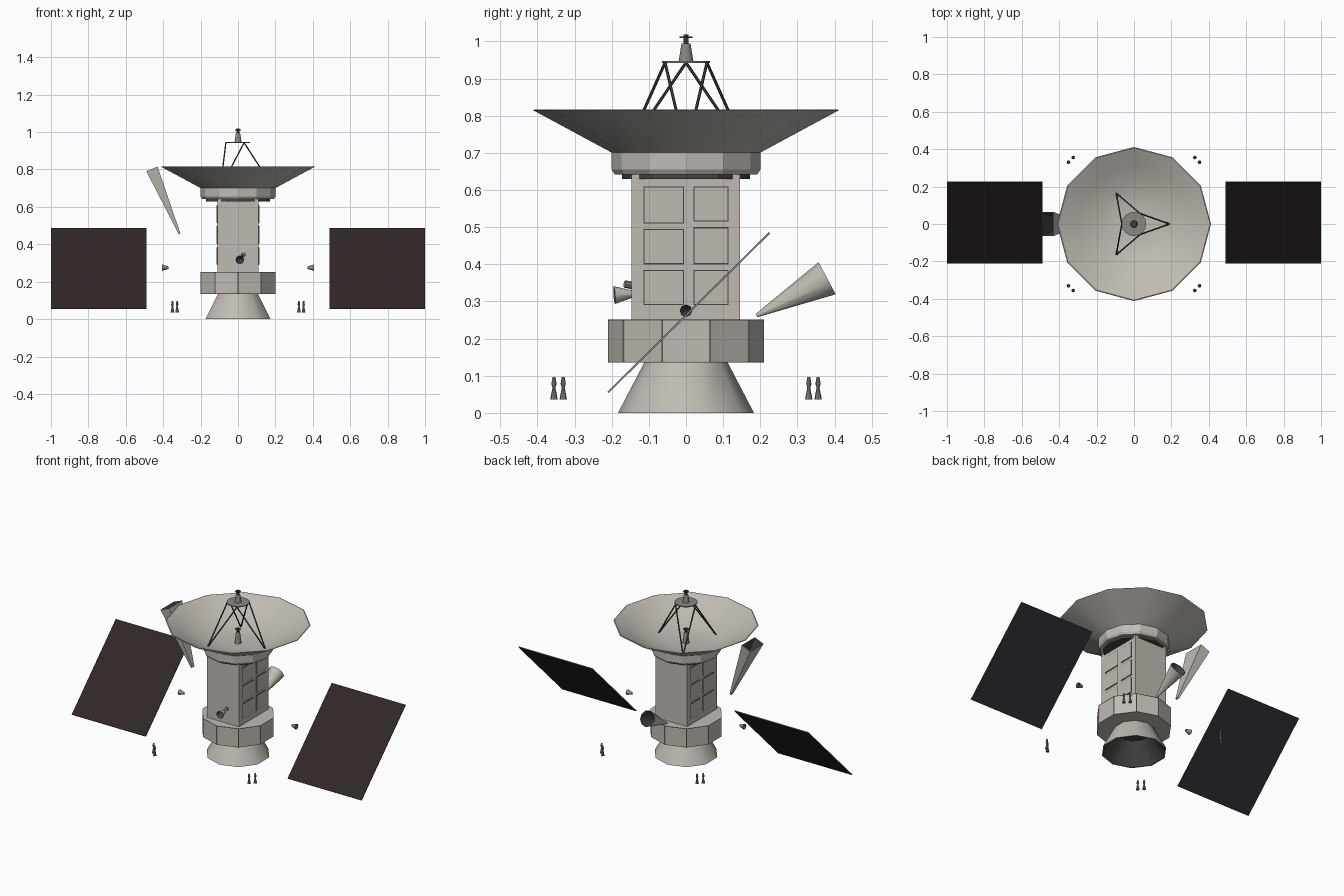
import bpy, bmesh, math
from mathutils import Vector

if "Cube" in bpy.data.objects:
    bpy.data.objects.remove(bpy.data.objects["Cube"])


def material(name, r, g, b):
    m = bpy.data.materials.new(name)
    m.diffuse_color = (r, g, b, 1)
    m.use_nodes = True
    m.node_tree.nodes["Principled BSDF"].inputs["Base Color"].default_value = m.diffuse_color
    return m


HULL = material("warm_grey_hull", 0.53, 0.50, 0.45)
TRIM = material("mid_grey_trim", 0.26, 0.25, 0.22)
DARK = material("dark_metal", 0.06, 0.06, 0.055)
CELL = material("brown_solar_cells", 0.030, 0.020, 0.020)
BACK = material("blue_grey_panel_back", 0.028, 0.027, 0.034)


def finish(name, bm, mats, smooth=None):
    me = bpy.data.meshes.new(name)
    bm.to_mesh(me)
    bm.free()
    for m in mats:
        me.materials.append(m)
    ob = bpy.data.objects.new(name, me)
    bpy.context.collection.objects.link(ob)
    if smooth:
        bpy.ops.object.select_all(action='DESELECT')
        ob.select_set(True)
        bpy.context.view_layer.objects.active = ob
        bpy.ops.object.shade_smooth_by_angle(angle=math.radians(smooth))
    return ob


def loft_mesh(start, axis, profile, sides, bands=None, phase=0.0, aspect=(1, 1)):
    """Sweep (distance, radius) rings along an axis; radius 0 closes to a point."""
    bm = bmesh.new()
    d = Vector(axis).normalized()
    u = Vector((0, 1, 0)) if abs(d.y) < 0.9 else Vector((1, 0, 0))
    v = d.cross(u).normalized()
    u = v.cross(d)
    rings = []
    for dist, r in profile:
        c = Vector(start) + d * dist
        if r == 0:
            rings.append([bm.verts.new(c)] * sides)
            continue
        ring = []
        for i in range(sides):
            a = phase + math.tau * i / sides
            ring.append(bm.verts.new(c + u * (r * aspect[0] * math.cos(a))
                                     + v * (r * aspect[1] * math.sin(a))))
        rings.append(ring)
    for k in range(len(rings) - 1):
        a, b = rings[k], rings[k + 1]
        for i in range(sides):
            j = (i + 1) % sides
            vs = list(dict.fromkeys((a[i], a[j], b[j], b[i])))
            if len(vs) > 2:
                f = bm.faces.new(vs)
                f.material_index = bands[k] if bands else 0
    return bm


def loft(name, start, axis, profile, sides, mats, bands=None, smooth=None, **kw):
    return finish(name, loft_mesh(start, axis, profile, sides, bands, **kw), mats, smooth)


def rod(name, p0, p1, r, mat, sides=6):
    d = Vector(p1) - Vector(p0)
    n = d.length
    return loft(name, p0, d, [(0, 0), (0, r), (n, r), (n, 0)], sides, [mat])


def horn(name, p0, p1, r0, r1, sides, mats, smooth=None, **kw):
    """Open flared horn with a dark inside."""
    d = Vector(p1) - Vector(p0)
    n = d.length
    prof = [(0, 0), (0, r0), (n, r1), (n, r1 * 0.93), (n * 0.15, r0 * 0.6), (n * 0.15, 0)]
    return loft(name, p0, d, prof, sides, mats, [0, 0, 0, 1, 1], smooth, **kw)


def box(name, lo, hi, mat):
    bm = bmesh.new()
    bmesh.ops.create_cube(bm, size=1)
    lo, hi = Vector(lo), Vector(hi)
    for v in bm.verts:
        v.co = Vector([(lo[i] + hi[i]) / 2 + v.co[i] * (hi[i] - lo[i]) for i in range(3)])
    return finish(name, bm, [mat])


UP = (0, 0, 1)

# Engine bell, open below with a dark inside
loft("engine_bell", (0, 0, 0), UP,
     [(0.12, 0), (0.12, 0.09), (0, 0.176), (0, 0.183), (0.14, 0.11), (0.14, 0)],
     10, [HULL, DARK], [1, 1, 0, 0, 0], 50)

# Ten-sided equipment ring with recessed panels
bm = loft_mesh((0, 0, 0), UP, [(0.135, 0), (0.135, 0.21), (0.252, 0.21), (0.252, 0)], 10)
bm.normal_update()
walls = [f for f in bm.faces if abs(f.normal.z) < 0.1]
rim = bmesh.ops.inset_individual(bm, faces=walls, thickness=0.005, depth=-0.002)
for f in rim['faces']:
    f.material_index = 1
finish("equipment_ring", bm, [HULL, TRIM])

# Main bus and its side access plates
box("bus_body", (-0.11, -0.147, 0.25), (0.11, 0.145, 0.65), HULL)
for s in (-1, 1):
    for y0, y1, z0, z1 in ((0.02, 0.115, 0.515, 0.61), (0.02, 0.115, 0.40, 0.50),
                           (0.02, 0.115, 0.29, 0.385), (-0.115, -0.005, 0.51, 0.61),
                           (-0.115, -0.005, 0.40, 0.495), (-0.115, -0.005, 0.29, 0.385)):
        for label, e, t, m in (("plate_seam", 0.0, 0.002, DARK), ("access_plate", 0.003, 0.004, HULL)):
            xs = sorted((s * 0.108, s * (0.11 + t)))
            box(label, (xs[0], y0 + e, z0 + e), (xs[1], y1 - e, z1 - e), m)

# Collar under the dish
loft("collar_base", (0, 0, 0), UP, [(0.63, 0), (0.63, 0.172), (0.642, 0.172)], 12, [DARK])
loft("dish_collar", (0, 0, 0), UP,
     [(0.642, 0), (0.642, 0.192), (0.655, 0.20), (0.702, 0.20)], 12, [HULL], smooth=20)

# Main dish
loft("main_dish", (0, 0, 0), UP,
     [(0.698, 0.195), (0.815, 0.412), (0.817, 0.407), (0.765, 0.31), (0.707, 0.20),
      (0.695, 0.10), (0.692, 0)], 12, [HULL], smooth=40)


# Feed posts: one in the dish, one on the mast
def feed(name, z, h):
    loft(name + "_cone", (0, 0, z), UP,
         [(0, 0), (0, 0.02), (h, 0.012), (h, 0)], 10, [TRIM], smooth=40)
    rod(name + "_tip", (0, 0, z + h), (0, 0, z + h + 0.024), 0.007, DARK, 8)
    rod(name + "_cap", (0, 0, z + h + 0.014), (0, 0, z + h + 0.018), 0.017, DARK, 8)


feed("dish_feed", 0.69, 0.07)
feed("mast_feed", 0.945, 0.05)

# Six-strut mast carrying a round plate
rod("mast_plate", (0, 0, 0.942), (0, 0, 0.947), 0.065, TRIM, 16)
for k in range(3):
    a = math.tau * k / 3
    foot = (0.19 * math.cos(a), 0.19 * math.sin(a), 0.70)
    for s in (-1, 1):
        b = a + s * math.pi / 3
        rod("mast_strut", foot, (0.065 * math.cos(b), 0.065 * math.sin(b), 0.943), 0.004, DARK)

# Tilted solar panels: brown cells on the upper front, blue-grey behind
for s in (-1, 1):
    bm = bmesh.new()
    bmesh.ops.create_cube(bm, size=1)
    along = Vector((0, 0.435, 0.43))
    n = Vector((0, -0.43, 0.435)).normalized()
    for v in bm.verts:
        x, y, z = v.co
        v.co = Vector((s * 0.745 + x * 0.51, 0.0075, 0.27)) + along * y + n * (z * 0.005)
    bm.normal_update()
    for f in bm.faces:
        side = f.normal.dot(n)
        f.material_index = 0 if side > 0.5 else 1 if side < -0.5 else 2
    finish("solar_panel", bm, [CELL, BACK, TRIM])

# Tall rectangular horn on the left
horn("rectangular_horn", (-0.312, 0, 0.455), (-0.46, 0, 0.803), 0.014, 0.092, 4, [HULL, DARK],
     phase=math.pi / 4, aspect=(1, 0.5))

# Round horn at the back and small horns on the front
horn("rear_horn", (0, 0.19, 0.262), (0, 0.38, 0.3625), 0.005, 0.049, 10, [HULL, DARK], 45)
horn("front_horn", (0.005, -0.145, 0.32), (0.01, -0.193, 0.317), 0.010, 0.024, 8, [HULL, DARK], 50)
rod("front_sensor", (0.025, -0.14, 0.342), (0.034, -0.165, 0.347), 0.010, TRIM, 8)

# Side thrusters
for s in (-1, 1):
    horn("side_thruster", (s * 0.372, 0, 0.275), (s * 0.405, 0, 0.275), 0.007, 0.017, 8, [TRIM, DARK], 50)

# Paired corner thrusters
for sx in (-1, 1):
    for sy in (-1, 1):
        for t in (-1, 1):
            x = sx * (0.338 + t * 0.0125)
            y = sy * (0.343 - t * 0.0125)
            loft("corner_thruster", (x, y, 0), UP,
                 [(0.065, 0), (0.036, 0.009), (0.036, 0.010), (0.068, 0.004),
                  (0.078, 0.007), (0.096, 0.004), (0.096, 0)],
                 8, [TRIM, DARK], [1, 0, 0, 0, 0, 0], 40)
